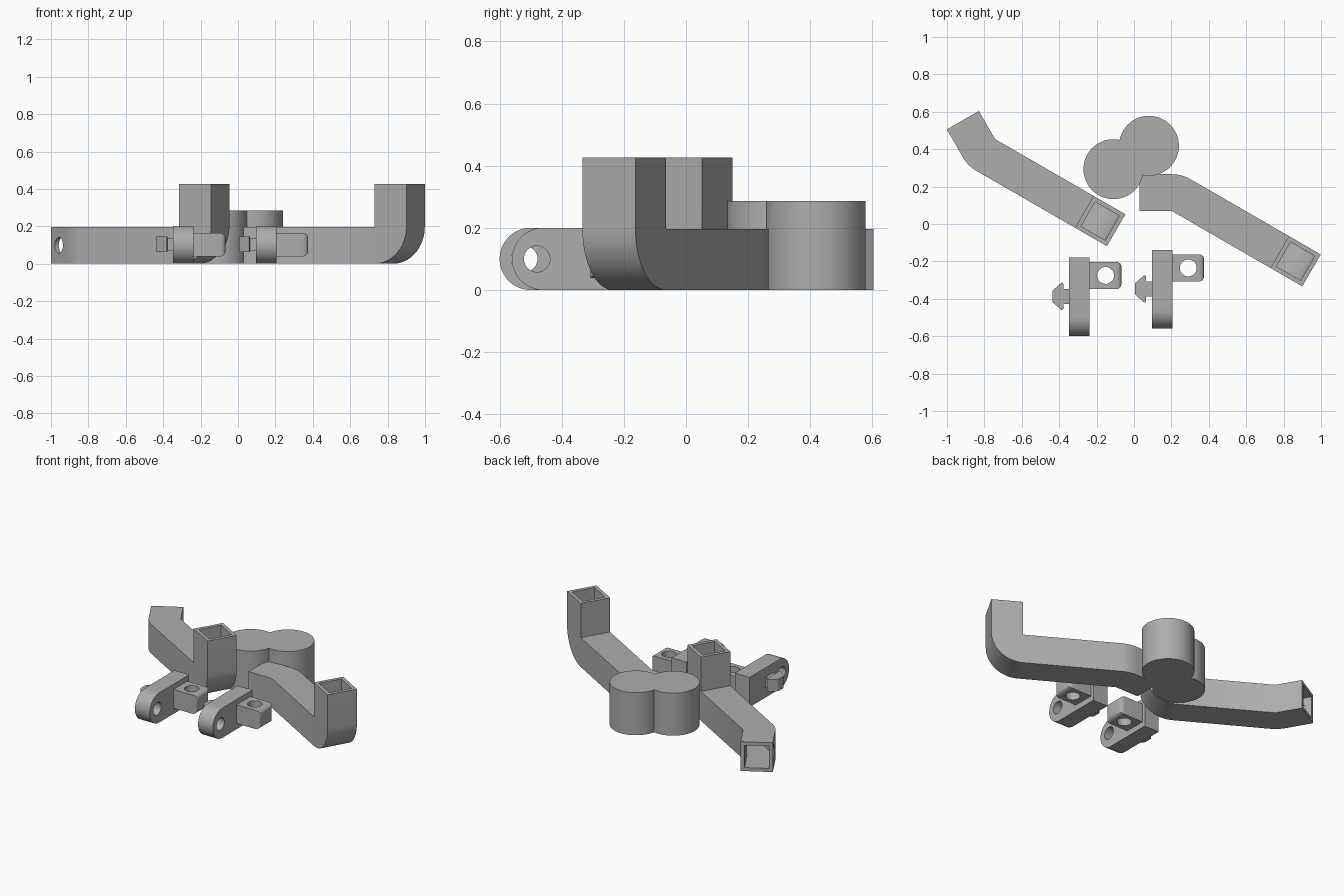
import bpy, bmesh, math
from mathutils import Matrix, Vector

if "Cube" in bpy.data.objects:
    bpy.data.objects.remove(bpy.data.objects["Cube"])

grey = bpy.data.materials.new("plain_grey")
grey.diffuse_color = (0.42, 0.42, 0.42, 1)
grey.use_nodes = True
grey.node_tree.nodes["Principled BSDF"].inputs["Base Color"].default_value = grey.diffuse_color


def make(name, bm):
    bmesh.ops.recalc_face_normals(bm, faces=bm.faces)
    me = bpy.data.meshes.new(name)
    bm.to_mesh(me)
    bm.free()
    me.materials.append(grey)
    ob = bpy.data.objects.new(name, me)
    bpy.context.collection.objects.link(ob)
    return ob


def combine(ob, other, op):
    """Apply a boolean and discard the helper."""
    mod = ob.modifiers.new("bool", 'BOOLEAN')
    mod.object, mod.operation, mod.solver = other, op, 'EXACT'
    dg = bpy.context.evaluated_depsgraph_get()
    me = bpy.data.meshes.new_from_object(ob.evaluated_get(dg))
    ob.modifiers.clear()
    ob.data = me
    bpy.data.objects.remove(other)


def smooth(ob):
    bpy.ops.object.select_all(action='DESELECT')
    ob.select_set(True)
    bpy.context.view_layer.objects.active = ob
    bpy.ops.object.shade_smooth_by_angle(angle=math.radians(30))


def cylinder(name, centre, radius, depth, axis=(0, 0, 1), n=64):
    bm = bmesh.new()
    rot = Vector((0, 0, 1)).rotation_difference(Vector(axis)).to_matrix().to_4x4()
    bmesh.ops.create_cone(bm, cap_ends=True, segments=n, radius1=radius, radius2=radius,
                          depth=depth, matrix=Matrix.Translation(centre) @ rot)
    return make(name, bm)


def prism(name, pts, offset):
    """Extrude a closed outline of 3D points along an offset."""
    bm = bmesh.new()
    face = bm.faces.new([bm.verts.new(p) for p in pts])
    ext = bmesh.ops.extrude_face_region(bm, geom=[face])["geom"]
    bmesh.ops.translate(bm, vec=offset, verts=[v for v in ext if isinstance(v, bmesh.types.BMVert)])
    return make(name, bm)


# Hollow square arms: straight, sideways bend, long run, upward bend, upright
W, WI = 0.197, 0.15


def arm(name, start, heading, turn):
    up = Vector((0, 0, 1))
    f = Vector((math.cos(heading), math.sin(heading), 0))
    side = up.cross(f)                      # left of travel
    p = Vector((*start, W / 2))
    sgn = 1 if turn > 0 else -1
    hole_at, hole_dir = p + f * 0.086 - side * sgn * (W / 2), side.copy()
    frames = [(p, side, up)]

    def straight(length):
        nonlocal p
        p = p + f * length
        frames.append((p, side, up))

    def bend(axis, pivot, angle, n):
        nonlocal p, f, side, up
        r = Matrix.Rotation(angle / n, 3, axis)
        for _ in range(n):
            p, f, side, up = pivot + r @ (p - pivot), r @ f, r @ side, r @ up
            frames.append((p, side, up))

    straight(0.173)
    bend(up.copy(), p + side * sgn * W / 2, turn, 6)
    straight(0.608)
    bend(-side, p + up * W / 2, math.pi / 2, 16)
    straight(0.23)

    bm = bmesh.new()
    corners = ((1, 1), (-1, 1), (-1, -1), (1, -1))
    skins = [[[bm.verts.new(q + (s * a + u * b) * w / 2) for a, b in corners]
              for q, s, u in frames] for w in (W, WI)]
    for rings in skins:
        for r0, r1 in zip(rings, rings[1:]):
            for i in range(4):
                j = (i + 1) % 4
                bm.faces.new((r0[i], r0[j], r1[j], r1[i]))
    for end in (0, -1):
        o, k = skins[0][end], skins[1][end]
        for i in range(4):
            j = (i + 1) % 4
            bm.faces.new((o[i], o[j], k[j], k[i]))
    bmesh.ops.remove_doubles(bm, verts=bm.verts, dist=1e-4)
    ob = make(name, bm)
    # pin hole through the outer side wall
    combine(ob, cylinder("pin_hole_cutter", hole_at, 0.043, 0.1, hole_dir, 40), 'DIFFERENCE')
    smooth(ob)


arm("left_arm", (-0.915, 0.555), math.radians(-60), math.radians(30))
arm("right_arm", (0.03, 0.1675), 0, math.radians(-30))

# Pair of fused round posts
posts = cylinder("double_round_post", (0.08, 0.418, 0.143), 0.16, 0.286, n=96)
combine(posts, cylinder("second_post", (-0.11, 0.293, 0.143), 0.16, 0.286, n=96), 'UNION')
smooth(posts)


# Clips: rounded plate with hole, side plug with hole, arrow-shaped peg
def clip(label, x, y):
    """x, y: left face of the plate and its rounded front tip."""
    r = 0.1
    outline = [(x, y + 0.42, 0), (x, y + 0.42, 2 * r)]
    for i in range(25):
        a = math.pi / 2 + math.pi * i / 24
        outline.append((x, y + r + r * math.cos(a), r + r * math.sin(a)))
    plate = prism(label + "_clip_plate", outline, (0.11, 0, 0))
    combine(plate, cylinder("hole_cutter", (x + 0.055, y + 0.08, 0.1), 0.042, 0.3, (1, 0, 0), 40),
            'DIFFERENCE')
    smooth(plate)

    # plug with a rounded free end
    bm = bmesh.new()
    bmesh.ops.create_cube(bm, size=1)
    bmesh.ops.scale(bm, vec=(0.17, 0.146, 0.126), verts=bm.verts)
    bmesh.ops.translate(bm, vec=(x + 0.195, y + 0.325, 0.102), verts=bm.verts)
    tip = max(bm.faces, key=lambda f: f.calc_center_median().x)
    bmesh.ops.bevel(bm, geom=list(tip.edges), offset=0.028, segments=5, profile=0.5,
                    affect='EDGES')
    plug = make(label + "_clip_plug", bm)
    combine(plug, cylinder("plug_hole_cutter", (x + 0.195, y + 0.325, 0.1), 0.045, 0.3, n=40),
            'DIFFERENCE')
    smooth(plug)

    # peg stem and tapered head
    cy = y + 0.213

    def flat(name, half, z0, z1):
        pts = [(x + a, cy + b, z0) for a, b in half]
        pts += [(x + a, cy - b, z0) for a, b in reversed(half)]
        prism(label + name, pts, (0, 0, z1 - z0))

    flat("_clip_peg_stem", [(0.002, 0.04), (-0.034, 0.04)], 0.07, 0.137)
    flat("_clip_peg_head", [(-0.03, 0.04), (-0.03, 0.066), (-0.036, 0.073), (-0.042, 0.072),
                            (-0.085, 0.034), (-0.09, 0.026)], 0.064, 0.145)


clip("left", -0.347, -0.6)
clip("right", 0.095, -0.56)
